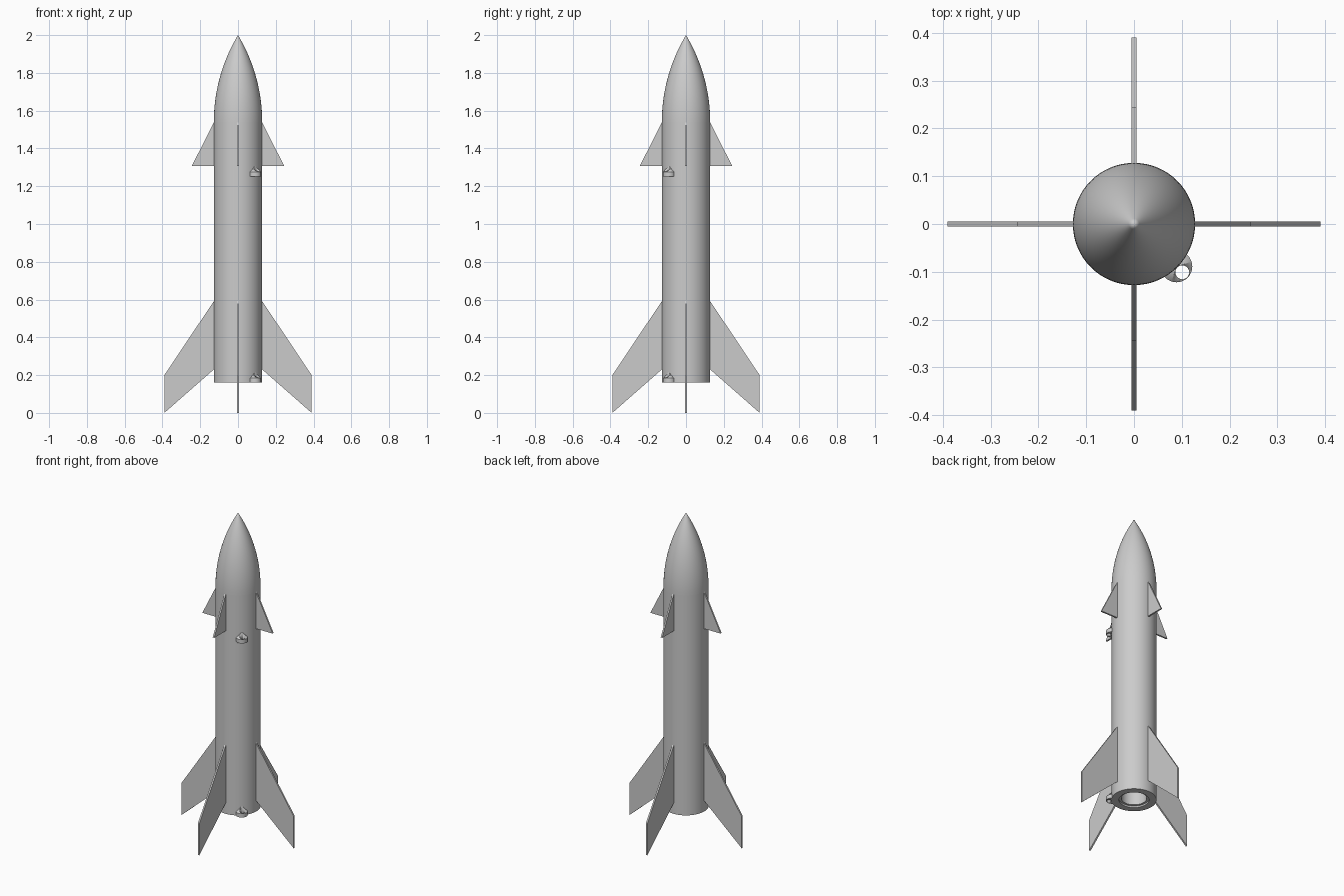
import bpy, bmesh, math
from mathutils import Matrix, Vector

if "Cube" in bpy.data.objects:
    bpy.data.objects.remove(bpy.data.objects["Cube"])

grey = bpy.data.materials.new("light grey")
grey.use_nodes = True
grey.diffuse_color = (0.6, 0.6, 0.6, 1)
grey.node_tree.nodes["Principled BSDF"].inputs["Base Color"].default_value = (0.6, 0.6, 0.6, 1)

RADIUS, BASE, SHOULDER, TIP = 0.128, 0.16, 1.54, 2.0


def finish(name, bm, smooth=True):
    bmesh.ops.remove_doubles(bm, verts=bm.verts, dist=0.0001)
    bmesh.ops.recalc_face_normals(bm, faces=bm.faces)
    mesh = bpy.data.meshes.new(name)
    bm.to_mesh(mesh)
    bm.free()
    mesh.materials.append(grey)
    obj = bpy.data.objects.new(name, mesh)
    bpy.context.collection.objects.link(obj)
    bpy.ops.object.select_all(action="DESELECT")
    obj.select_set(True)
    bpy.context.view_layer.objects.active = obj
    if smooth:
        bpy.ops.object.shade_smooth_by_angle(angle=math.radians(30))
    return obj


def lathe(name, profile, steps=64, centre=(0, 0)):
    """Spin (radius, height) points around a vertical axis."""
    bm = bmesh.new()
    verts = [bm.verts.new((r, 0, z)) for r, z in profile]
    edges = [bm.edges.new(pair) for pair in zip(verts, verts[1:])]
    bmesh.ops.spin(bm, geom=verts + edges, cent=(0, 0, 0), axis=(0, 0, 1),
                   angle=math.tau, steps=steps)
    bmesh.ops.translate(bm, verts=bm.verts, vec=(centre[0], centre[1], 0))
    return finish(name, bm)


def fin(name, outline, angle, thickness=0.01):
    """Flat plate from a (radius, height) outline, turned around the body."""
    bm = bmesh.new()
    face = bm.faces.new([bm.verts.new((r, -thickness / 2, z)) for r, z in outline])
    moved = bmesh.ops.extrude_face_region(bm, geom=[face])["geom"]
    bmesh.ops.translate(bm, vec=(0, thickness, 0),
                        verts=[v for v in moved if isinstance(v, bmesh.types.BMVert)])
    bmesh.ops.rotate(bm, verts=bm.verts, cent=(0, 0, 0),
                     matrix=Matrix.Rotation(angle, 3, "Z"))
    return finish(name, bm, smooth=False)


# Body tube with a recessed motor bore in its base
lathe("body_tube", [(0, 0.7), (0.072, 0.7), (0.072, BASE + 0.01), (0.086, BASE + 0.01),
                    (0.086, BASE), (RADIUS, BASE), (RADIUS, SHOULDER)])

# Ogive nose cone
length = TIP - SHOULDER
arc = (RADIUS ** 2 + length ** 2) / (2 * RADIUS)
nose = []
for i in range(25):
    h = length * i / 24
    nose.append((max(0, math.sqrt(arc ** 2 - h ** 2) + RADIUS - arc), SHOULDER + h))
lathe("nose_cone", nose)

# Four tail fins and four forward fins
tail = [(0.122, 0.6), (0.122, 0.235), (0.39, 0), (0.39, 0.2)]
forward = [(0.122, 1.55), (0.122, 1.308), (0.244, 1.308)]
for i, side in enumerate(("left", "back", "right", "front")):
    fin("tail_fin_" + side, tail, i * math.pi / 2)
    fin("forward_fin_" + side, forward, i * math.pi / 2)

# Two launch guides, each a cone-topped disc drilled for the launch rod
for place, z in (("lower", BASE), ("upper", 1.252)):
    guide = lathe(place + "_launch_guide",
                  [(0, z), (0.033, z), (0.033, z + 0.024), (0, z + 0.058)],
                  steps=40, centre=(0.089, -0.089))
    drill = lathe("drill", [(0, z - 0.05), (0.0145, z - 0.05), (0.0145, z + 0.1), (0, z + 0.1)],
                  steps=24, centre=(0.101, -0.101))
    drill.hide_render = True
    cut = guide.modifiers.new("rod_hole", "BOOLEAN")
    cut.operation, cut.object, cut.solver = "DIFFERENCE", drill, "EXACT"
    bpy.context.view_layer.objects.active = guide
    # Keep the cut before the shading modifier, then bake it in
    bpy.ops.object.modifier_move_to_index(modifier="rod_hole", index=0)
    bpy.ops.object.modifier_apply(modifier="rod_hole")
    bpy.data.objects.remove(drill)
